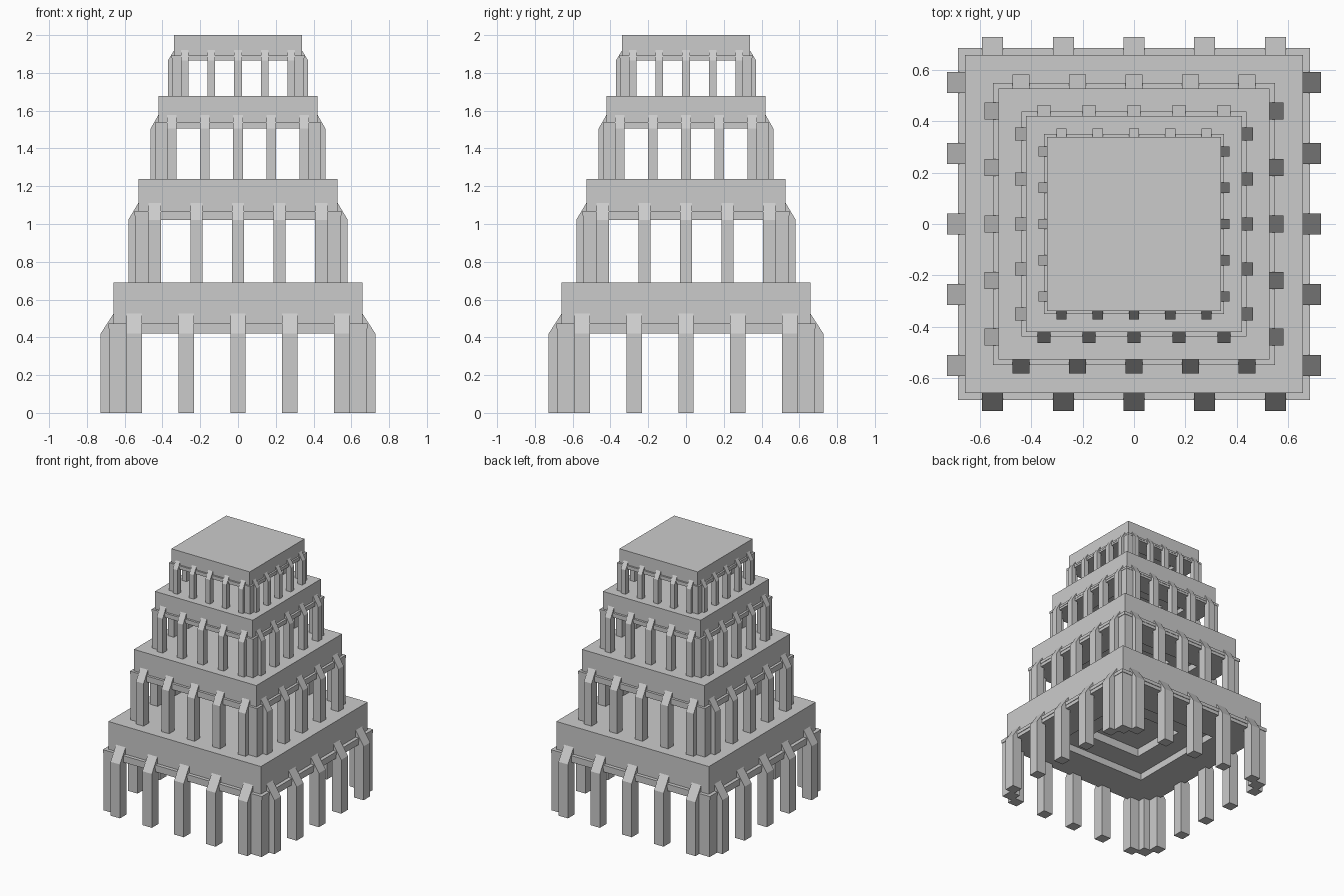
import bpy, bmesh
from mathutils import Matrix
from math import pi

if "Cube" in bpy.data.objects:
    bpy.data.objects.remove(bpy.data.objects["Cube"])


def finish(bm, name):
    bmesh.ops.recalc_face_normals(bm, faces=bm.faces)
    me = bpy.data.meshes.new(name)
    bm.to_mesh(me)
    bm.free()
    bpy.context.collection.objects.link(bpy.data.objects.new(name, me))


def box(bm, x0, x1, y0, y1, z0, z1):
    m = Matrix.Translation(((x0 + x1) / 2, (y0 + y1) / 2, (z0 + z1) / 2)) @ \
        Matrix.Diagonal((x1 - x0, y1 - y0, z1 - z0, 1))
    bmesh.ops.create_cube(bm, size=1, matrix=m)


def revolve_square(name, profile):
    """Square solid from a profile of (half width, z), capped at both ends."""
    bm = bmesh.new()
    loops = [[bm.verts.new((sx * h, sy * h, z)) for sx, sy in
              ((-1, -1), (1, -1), (1, 1), (-1, 1))] for h, z in profile]
    for a, b in zip(loops, loops[1:]):
        for i in range(4):
            j = (i + 1) % 4
            bm.faces.new((a[i], a[j], b[j], b[i]))
    bm.faces.new(loops[0])
    bm.faces.new(loops[-1])
    finish(bm, name)


def pillar(bm, x, w, profile, turn):
    """Extrude a (distance out, z) side profile, standing on one of four sides."""
    rot = Matrix.Rotation(turn * pi / 2, 4, 'Z')
    sides = []
    for s in (-1, 1):
        vs = [bm.verts.new((x + s * w / 2, -d, z)) for d, z in profile]
        for v in vs:
            v.co = rot @ v.co
        bm.faces.new(vs)
        sides.append(vs)
    n = len(profile)
    for i in range(n):
        j = (i + 1) % n
        bm.faces.new((sides[0][i], sides[0][j], sides[1][j], sides[1][i]))


# base z, pillar shoulder z, trim top z, pillar top z, block top z,
# block half, trim half, pillar outer, pillar width, pillar spacing
TIERS = [
    (0.0, 0.42, 0.474, 0.527, 0.69, 0.658, 0.686, 0.727, 0.082, 0.275),
    (0.69, 1.022, 1.07, 1.11, 1.237, 0.528, 0.548, 0.581, 0.065, 0.220),
    (1.237, 1.505, 1.54, 1.578, 1.677, 0.421, 0.438, 0.463, 0.051, 0.1755),
    (1.677, 1.865, 1.893, 1.92, 2.0, 0.338, 0.351, 0.371, 0.040, 0.141),
]

for k, (z0, zs, zt, zp, z1, blk, trim, out, w, gap) in enumerate(TIERS, 1):
    # Block with two stepped trim bands below and a stepped recess underneath
    zm = (zs + zt) / 2
    low = trim - 0.15 * (trim - blk)
    revolve_square(f"tier_{k}_block", [
        (blk * 0.35, zt + 0.3 * (z1 - zt)), (blk * 0.35, zt),
        (blk * 0.62, zt), (blk * 0.62, zs),
        (low, zs), (low, zm), (trim, zm), (trim, zt), (blk, zt), (blk, z1)])

    # Five buttress pillars per side with sloped tops
    bm = bmesh.new()
    prof = [(out - w, z0), (out, z0), (out, zs), (blk, zp), (out - w, zp)]
    for turn in range(4):
        for i in range(-2, 3):
            pillar(bm, i * gap, w, prof, turn)
    finish(bm, f"tier_{k}_pillars")

    # Corner posts
    bm = bmesh.new()
    a, b = 2 * gap + w / 2, low
    for sx in (-1, 1):
        for sy in (-1, 1):
            xs, ys = sorted((sx * a, sx * b)), sorted((sy * a, sy * b))
            box(bm, *xs, *ys, z0, zs)
    finish(bm, f"tier_{k}_corner_posts")
